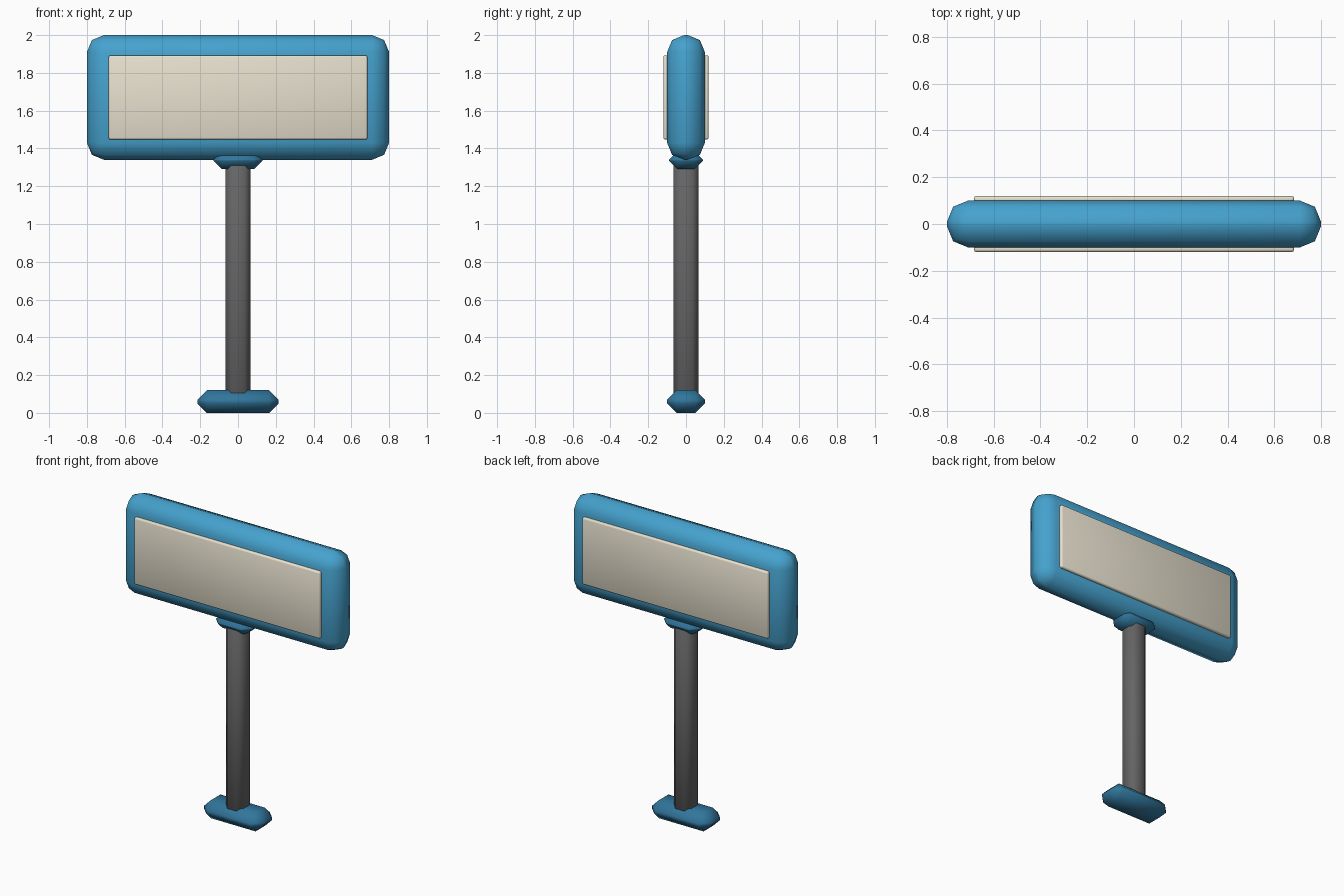
import bpy
import bmesh
from mathutils import Matrix

if "Cube" in bpy.data.objects:
    bpy.data.objects.remove(bpy.data.objects["Cube"])


def material(name, rgb):
    m = bpy.data.materials.new(name)
    m.diffuse_color = (*rgb, 1.0)
    m.use_nodes = True
    m.node_tree.nodes["Principled BSDF"].inputs["Base Color"].default_value = m.diffuse_color
    return m


BLUE = material("bright_blue", (0.06, 0.36, 0.62))
DARK_BLUE = material("dark_blue", (0.03, 0.18, 0.33))
CREAM = material("cream", (0.80, 0.75, 0.62))
GREY = material("dark_grey", (0.13, 0.13, 0.13))


def rounded_box(name, lo, hi, bevel, segments, mat):
    """Smooth-shaded bevelled box between two opposite corners."""
    size = [b - a for a, b in zip(lo, hi)]
    centre = [(a + b) / 2 for a, b in zip(lo, hi)]
    bm = bmesh.new()
    bmesh.ops.create_cube(bm, size=1.0, matrix=Matrix.Diagonal((*size, 1.0)))
    bmesh.ops.bevel(bm, geom=bm.edges[:], offset=bevel, segments=segments,
                    profile=0.5, affect='EDGES', clamp_overlap=True)
    for f in bm.faces:
        f.smooth = True
    mesh = bpy.data.meshes.new(name)
    bm.to_mesh(mesh)
    bm.free()
    mesh.materials.append(mat)
    ob = bpy.data.objects.new(name, mesh)
    ob.location = centre
    bpy.context.collection.objects.link(ob)
    return ob


# Foot, post and collar
rounded_box("base", (-0.215, -0.10, 0.0), (0.215, 0.10, 0.12), 0.05, 1, DARK_BLUE)
rounded_box("post", (-0.065, -0.065, 0.0), (0.065, 0.065, 1.40), 0.03, 1, GREY)
rounded_box("collar", (-0.13, -0.09, 1.29), (0.13, 0.09, 1.385), 0.045, 1, DARK_BLUE)

# Sign housing
rounded_box("sign_frame", (-0.80, -0.10, 1.34), (0.80, 0.10, 2.0), 0.09, 2, BLUE)

# Front and back panels
for name, y0, y1 in (("front_panel", -0.12, -0.09), ("back_panel", 0.09, 0.12)):
    rounded_box(name, (-0.685, y0, 1.447), (0.685, y1, 1.893), 0.01, 2, CREAM)
